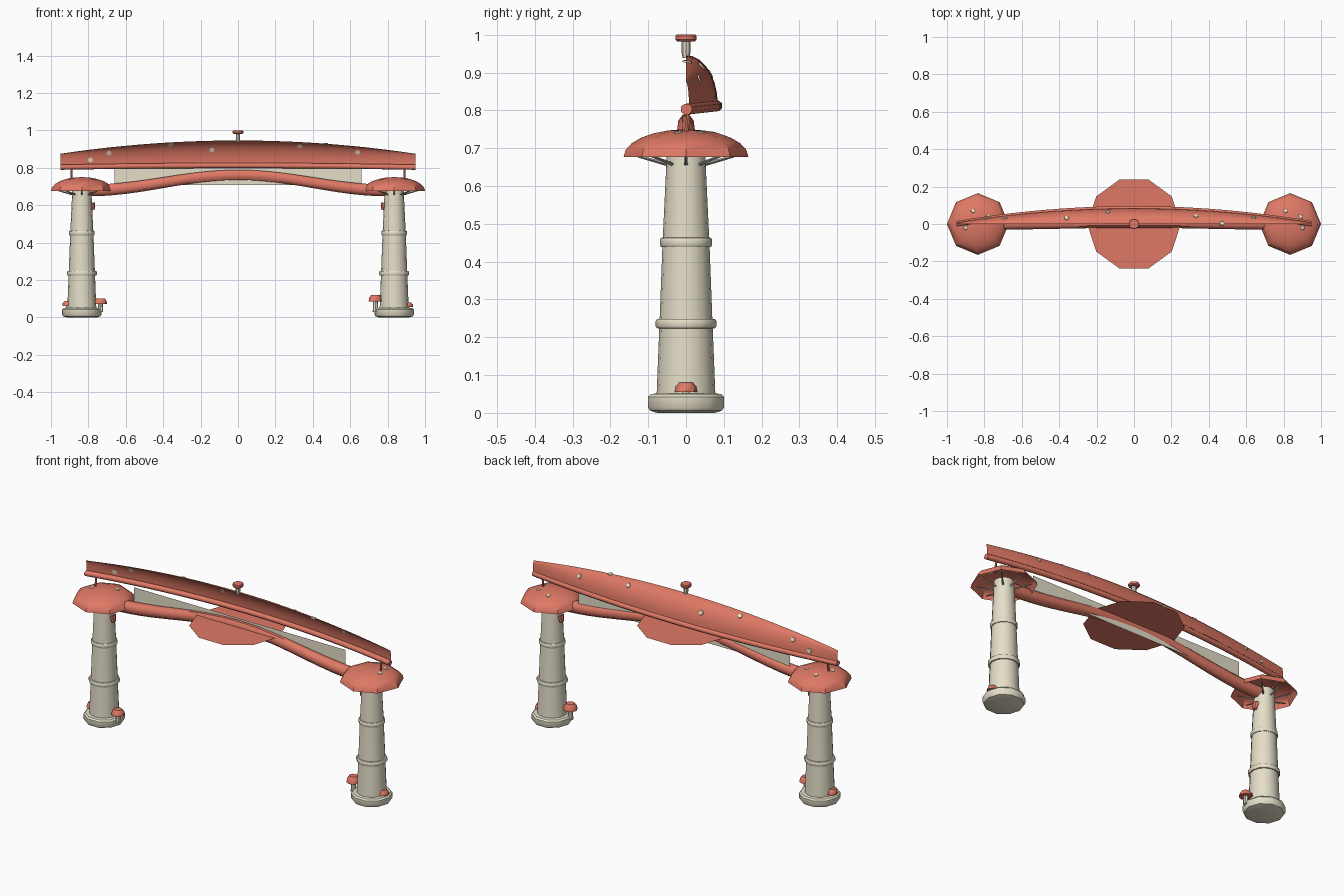
import bpy, math
from mathutils import Vector

if "Cube" in bpy.data.objects:
    bpy.data.objects.remove(bpy.data.objects["Cube"])


def material(name, rgb):
    m = bpy.data.materials.new(name)
    m.diffuse_color = (*rgb, 1)
    m.use_nodes = True
    m.node_tree.nodes["Principled BSDF"].inputs["Base Color"].default_value = m.diffuse_color
    return m


CORAL = material("coral", (0.74, 0.19, 0.13))
CREAM = material("cream", (0.78, 0.73, 0.58))
GREY = material("gill_grey", (0.4, 0.38, 0.33))


def make(name, verts, faces, mat, smooth=40):
    me = bpy.data.meshes.new(name)
    me.from_pydata(verts, [], faces)
    me.materials.append(mat)
    ob = bpy.data.objects.new(name, me)
    bpy.context.collection.objects.link(ob)
    if smooth:
        bpy.ops.object.select_all(action='DESELECT')
        ob.select_set(True)
        bpy.context.view_layer.objects.active = ob
        bpy.ops.object.shade_smooth_by_angle(angle=math.radians(smooth))
    return ob


def lathe(name, profile, n, loc, mat, close_bottom=True, smooth=40):
    """Spin (radius, z) points, listed bottom to top, around a vertical axis."""
    v, f = [], []
    for r, z in profile:
        for i in range(n):
            a = 2 * math.pi * i / n
            v.append((loc[0] + r * math.cos(a), loc[1] + r * math.sin(a), loc[2] + z))
    for k in range(len(profile) - 1):
        for i in range(n):
            j = (i + 1) % n
            f.append((k * n + i, k * n + j, (k + 1) * n + j, (k + 1) * n + i))
    f.append(tuple(range(len(v) - n, len(v))))
    if close_bottom:
        f.append(tuple(reversed(range(n))))
    return make(name, v, f, mat, smooth)


def sweep_x(name, path, n, mat):
    """Tube along x; path items are (x, y, z, radius_y, radius_z)."""
    v, f = [], []
    for x, y, z, ry, rz in path:
        for i in range(n):
            a = 2 * math.pi * (i + 0.5) / n
            v.append((x, y + ry * math.cos(a), z + rz * math.sin(a)))
    for k in range(len(path) - 1):
        for i in range(n):
            j = (i + 1) % n
            f.append((k * n + i, k * n + j, (k + 1) * n + j, (k + 1) * n + i))
    f += [tuple(reversed(range(n))), tuple(range(len(v) - n, len(v)))]
    return make(name, v, f, mat, 50)


def rod(name, a, b, r1, r2, n, mat):
    a, b = Vector(a), Vector(b)
    ob = lathe(name, [(r1, 0), (r2, (b - a).length)], n, (0, 0, 0), mat)
    ob.rotation_euler = (b - a).to_track_quat('Z', 'Y').to_euler()
    ob.location = a
    return ob


def dome(r, h, steps=6):
    return [(r * math.cos(t), h * math.sin(t))
            for t in (math.pi / 2 * i / steps * 0.97 for i in range(steps + 1))]


def spot(name, p, normal, r=0.013):
    p, nrm = Vector(p), Vector(normal).normalized()
    return rod(name, p - nrm * 0.002, p + nrm * 0.003, r, r * 0.8, 8, CREAM)


def small_mushroom(name, x, y, z0, z1, z2, r):
    lathe(name + "_stem", [(r * 0.4, z0), (r * 0.35, z1 + 0.005)], 8, (x, y, 0), CREAM)
    lathe(name + "_cap", [(r, z1), (r * 0.9, z1 + (z2 - z1) * 0.6), (r * 0.6, z2)],
          8, (x, y, 0), CORAL)


PX = 0.835
CAP_R, CAP_Z, CAP_H = 0.165, 0.677, 0.073
for side, s in (("left", -1), ("right", 1)):
    c = (s * PX, 0, 0)
    # mushroom stem column, rounded foot and rings
    lathe(side + "_column", [(0.078, 0.04), (0.07, 0.24), (0.062, 0.45), (0.05, 0.7)], 16, c, CREAM)
    lathe(side + "_foot", [(0.08, 0), (0.1, 0.006), (0.106, 0.015), (0.106, 0.042),
                           (0.098, 0.05), (0.075, 0.052)], 10, c, CREAM)
    for i, (z, r) in enumerate(((0.236, 0.08), (0.451, 0.069))):
        lathe(f"{side}_ring_{i}", [(r - 0.015, z - 0.013), (r - 0.003, z - 0.012), (r, z - 0.007),
                                   (r, z + 0.007), (r - 0.003, z + 0.012), (r - 0.015, z + 0.013)],
              12, c, CREAM)
    # cap with gills
    lathe(side + "_cap", dome(CAP_R, CAP_H), 8, (s * PX, 0, CAP_Z), CORAL, False, 30)
    for i in range(8):
        a = math.pi / 4 * i
        d = Vector((math.cos(a), math.sin(a), 0))
        rod(f"{side}_gill_{i}", Vector((s * PX, 0, 0.656)) + d * 0.045,
            Vector((s * PX, 0, 0.681)) + d * 0.135, 0.005, 0.003, 4, GREY)
    # cap spots
    for i, (dx, dy) in enumerate(((-0.025, 0.07), (-0.065 * -s, -0.02), (0.055, 0.04))):
        q = (dx * dx + dy * dy) / CAP_R ** 2
        z = CAP_Z + CAP_H * math.sqrt(1 - q) - 0.002
        spot(f"{side}_cap_spot_{i}", (s * PX + dx, dy, z), (dx * 0.25, dy * 0.25, 0.1))
    # post between cap and lintel, and small bud under the cap
    rod(side + "_post", (s * 0.89, 0.0, 0.735), (s * 0.89, 0.008, 0.805), 0.006, 0.006, 6, CORAL)
    rod(side + "_bud", (s * 0.775, 0, 0.575), (s * 0.787, 0, 0.61), 0.012, 0.022, 8, CORAL)

# small mushrooms at the feet
small_mushroom("left_outer_mushroom", -0.91, 0, 0.03, 0.06, 0.087, 0.03)
small_mushroom("left_inner_mushroom", -0.735, -0.02, 0.03, 0.073, 0.102, 0.035)
small_mushroom("right_inner_mushroom", 0.735, -0.02, 0.03, 0.085, 0.12, 0.037)
small_mushroom("right_outer_mushroom", 0.907, 0, 0.03, 0.055, 0.08, 0.03)

# lower arched beam
path = []
for i in range(25):
    x = -0.8 + 1.6 * i / 24
    w = (math.cos(math.pi * x / 0.8) + 1) / 2
    path.append((x, 0, 0.679 + 0.083 * w, 0.033 - 0.011 * w, 0.034 - 0.005 * w))
sweep_x("arched_beam", path, 8, CORAL)

# flat panel and flat ten-sided disc
make("panel", [(-0.66, 0.015, 0.708), (0.66, 0.015, 0.708), (0.66, 0.015, 0.795),
               (-0.66, 0.015, 0.795)], [(0, 1, 2, 3)], CREAM, 0)
make("centre_disc", [(0.25 * math.cos(math.pi * i / 5), 0.25 * math.sin(math.pi * i / 5), 0.763)
                     for i in range(10)], [tuple(range(10))], CORAL, 0)


# curved lintel shell: arched top edge, bowed lower edge
def shell(x, a):
    t = 1 - (x / 0.95) ** 2
    zt, zb = 0.875 + 0.071 * t, 0.808 + 0.008 * t
    return Vector((x, (0.008 + 0.076 * t) * math.sin(a), zb + (zt - zb) * math.cos(a)))


N, M = 28, 7
v = [shell(-0.95 + 1.9 * i / N, math.pi / 2 * j / M) for i in range(N + 1) for j in range(M + 1)]
f = [(i * (M + 1) + j, (i + 1) * (M + 1) + j, (i + 1) * (M + 1) + j + 1, i * (M + 1) + j + 1)
     for i in range(N) for j in range(M)]
make("lintel_shell", v, [tuple(reversed(q)) for q in f], CORAL)

# rail along the lower edge of the shell
path = []
for i in range(N + 1):
    x = -0.95 + 1.9 * i / N
    t = 1 - (x / 0.95) ** 2
    path.append((x, 0.001 + 0.08 * t, 0.803 + 0.009 * t, 0.016, 0.015))
sweep_x("lintel_rail", path, 8, CORAL)

# spots on the shell
for i, (x, a) in enumerate(((-0.79, 1.2), (-0.69, 0.8), (-0.36, 0.45), (-0.14, 0.9),
                            (0.33, 0.6), (0.47, 0.05), (0.64, 0.8))):
    p = shell(x, a)
    n = (shell(x, a + 0.05) - p).cross(shell(x + 0.05, a) - p)
    spot(f"lintel_spot_{i}", p, n if n.y + n.z > 0 else -n, 0.014)

# finial mushroom on top
lathe("finial_stem", [(0.009, 0.938), (0.012, 0.955), (0.012, 0.988)], 8, (0, 0, 0), CREAM)
lathe("finial_cap", [(0.024, 0.982), (0.029, 0.987), (0.029, 0.997), (0.026, 1.0)],
      10, (0, 0, 0), CORAL)
